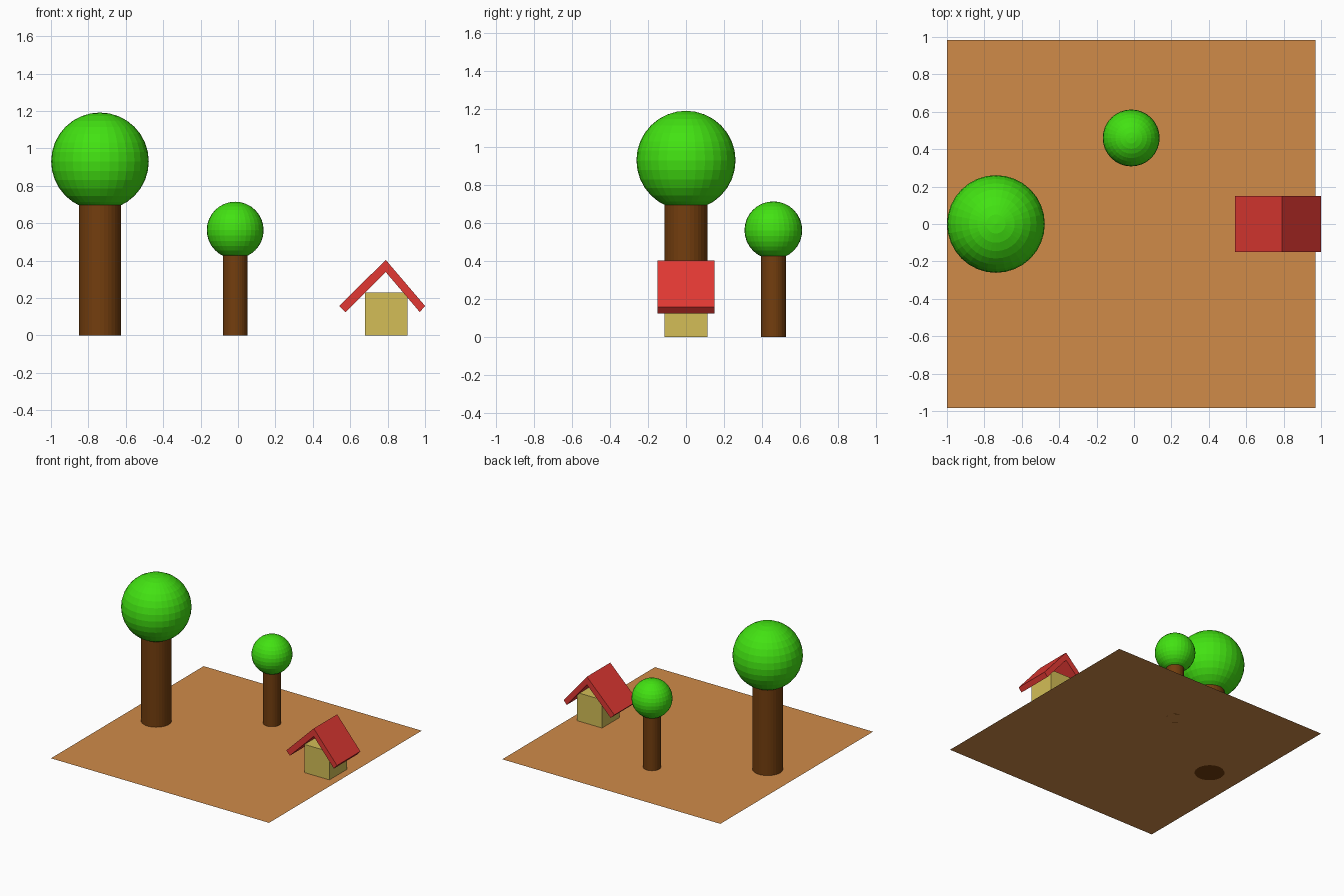
import bpy, bmesh

if "Cube" in bpy.data.objects:
    bpy.data.objects.remove(bpy.data.objects["Cube"])


def srgb_material(name, rgb):
    lin = [((c / 255 + 0.055) / 1.055) ** 2.4 if c > 10 else c / 255 / 12.92 for c in rgb]
    mat = bpy.data.materials.new(name)
    mat.diffuse_color = (*lin, 1)
    mat.use_nodes = True
    mat.node_tree.nodes["Principled BSDF"].inputs["Base Color"].default_value = mat.diffuse_color
    return mat


GREEN = srgb_material("leaf green", (66, 226, 18))
BROWN = srgb_material("bark brown", (115, 62, 14))
SOIL = srgb_material("sandy soil", (208, 139, 73))
CREAM = srgb_material("wall yellow", (211, 190, 87))
RED = srgb_material("roof red", (226, 57, 51))


def finish(name, mat):
    ob = bpy.context.object
    ob.name = name
    ob.data.materials.append(mat)
    return ob


def tree(prefix, x, y, trunk_r, trunk_top, crown_r, crown_z):
    # Round trunk reaching slightly into a ball-shaped crown
    bpy.ops.mesh.primitive_cylinder_add(vertices=32, radius=trunk_r, depth=trunk_top,
                                        location=(x, y, trunk_top / 2))
    finish(prefix + "_trunk", BROWN)
    bpy.ops.mesh.primitive_uv_sphere_add(segments=32, ring_count=16, radius=crown_r,
                                         location=(x, y, crown_z))
    finish(prefix + "_crown", GREEN)


def extruded_profile(name, points, y0, y1, mat):
    # Closed xz outline extruded along y
    bm = bmesh.new()
    face = bm.faces.new([bm.verts.new((x, y0, z)) for x, z in points])
    ext = bmesh.ops.extrude_face_region(bm, geom=[face])
    verts = [v for v in ext["geom"] if isinstance(v, bmesh.types.BMVert)]
    bmesh.ops.translate(bm, verts=verts, vec=(0, y1 - y0, 0))
    bmesh.ops.recalc_face_normals(bm, faces=bm.faces)
    mesh = bpy.data.meshes.new(name)
    bm.to_mesh(mesh)
    bm.free()
    ob = bpy.data.objects.new(name, mesh)
    bpy.context.collection.objects.link(ob)
    mesh.materials.append(mat)
    return ob


# Flat ground sheet
bpy.ops.mesh.primitive_plane_add(size=1.97, location=(-0.015, 0, 0))
finish("ground_sheet", SOIL)

# Two trees
tree("large_tree", -0.738, 0, 0.113, 0.72, 0.261, 0.931)
tree("small_tree", -0.015, 0.46, 0.066, 0.43, 0.152, 0.563)

# House walls
bpy.ops.mesh.primitive_cube_add(size=1, location=(0.792, 0, 0.115))
finish("house_walls", CREAM).scale = (0.226, 0.226, 0.23)

# Roof of two slabs, the right one steeper, open at the gables
roof = [(0.541, 0.158), (0.79, 0.404), (1.0, 0.158),
        (0.972, 0.125), (0.79, 0.339), (0.575, 0.125)]
extruded_profile("house_roof", roof, -0.151, 0.151, RED)
